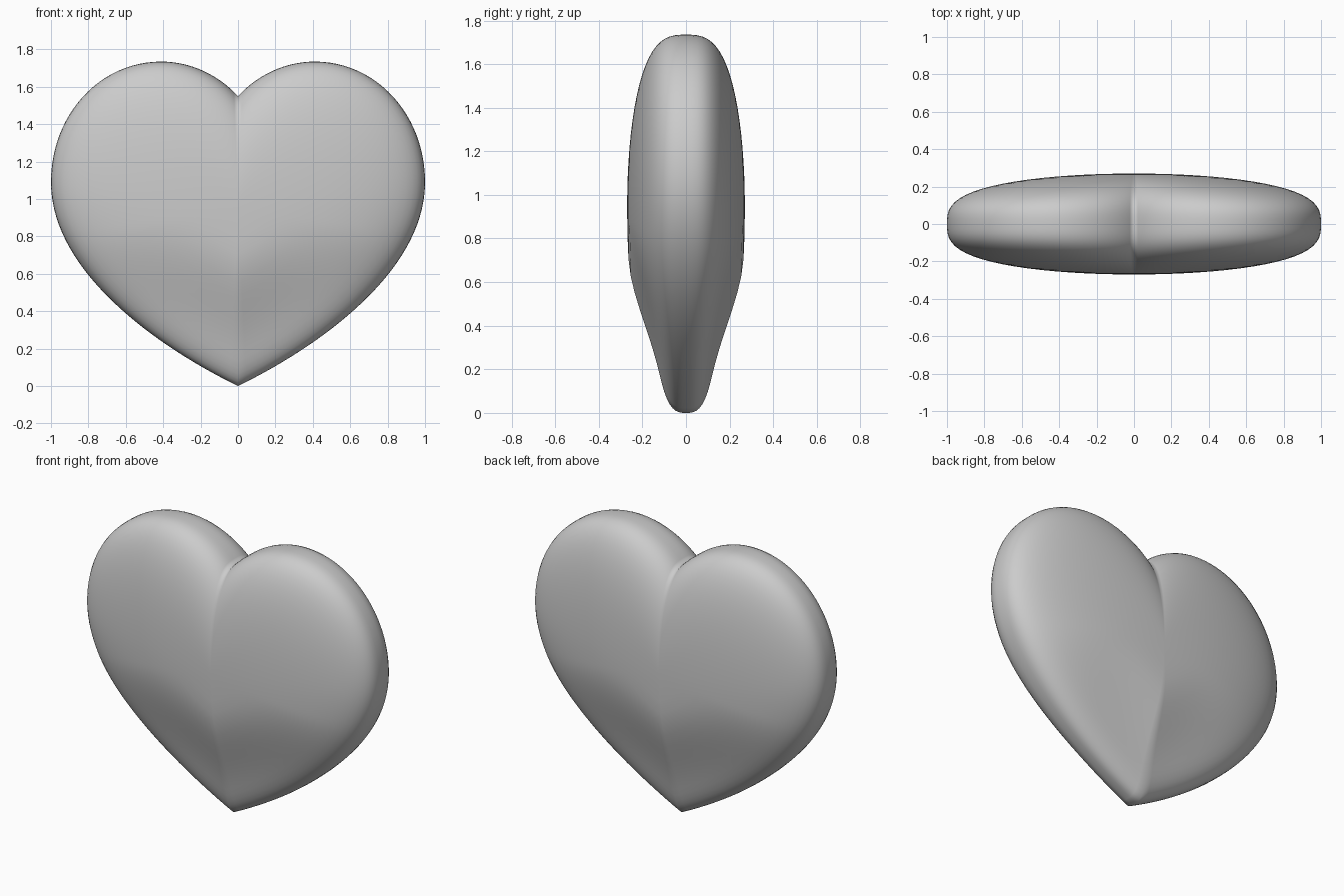
import bpy, bmesh
from mathutils import Vector
from mathutils.geometry import interpolate_bezier

if "Cube" in bpy.data.objects:
    bpy.data.objects.remove(bpy.data.objects["Cube"])

CENTRE = Vector((0.0, 0.95))   # x, z of the pillow's thickest point
HALF_DEPTH = 0.27
RINGS = 20


def smoothstep(a, b, x):
    t = min(max((x - a) / (b - a), 0.0), 1.0)
    return t * t * (3 - 2 * t)


def heart_outline():
    """Closed heart outline in x, z: right half from cleft to tip, then mirrored."""
    segments = [
        ((0, 1.55), (0.10, 1.66), (0.25, 1.735), (0.41, 1.735)),
        ((0.41, 1.735), (0.74, 1.735), (1.0, 1.45), (1.0, 1.09)),
        ((1.0, 1.09), (1.0, 0.62), (0.45, 0.22), (0, 0)),
    ]
    half = []
    for seg, n in zip(segments, (14, 24, 30)):
        pts = interpolate_bezier(*[Vector((x, z, 0)) for x, z in seg], n + 1)
        half += [Vector((p.x, p.y)) for p in pts[:-1]]
    left = [Vector((-p.x, p.y)) for p in reversed(half[1:])]
    return half + [Vector((0, 0))] + left


def thickness(u, s, edge_z):
    """Puffed half depth, thinned towards the bottom tip."""
    tip = 1 - smoothstep(0, 0.8, edge_z)
    return HALF_DEPTH * u * (1 - 0.36 * tip * smoothstep(0.25, 0.85, s))


outline = heart_outline()
count = len(outline)
bm = bmesh.new()


def add_ring(u, side):
    s = (1 - u ** 3) ** 0.5
    ring = []
    for p in outline:
        q = CENTRE + (p - CENTRE) * s
        ring.append(bm.verts.new((q.x, side * thickness(u, s, p.y), q.y)))
    return ring


# shared rim, then puffed front and back made of shrinking rings
rim = add_ring(0, 1)
for side in (-1, 1):
    prev = rim
    for k in range(1, RINGS):
        ring = add_ring(1 - (1 - k / RINGS) ** 2, side)
        for i in range(count):
            j = (i + 1) % count
            bm.faces.new((prev[i], prev[j], ring[j], ring[i]))
        prev = ring
    pole = bm.verts.new((CENTRE.x, side * HALF_DEPTH, CENTRE.y))
    for i in range(count):
        bm.faces.new((prev[i], prev[(i + 1) % count], pole))

bmesh.ops.recalc_face_normals(bm, faces=bm.faces)
mesh = bpy.data.meshes.new("heart")
bm.to_mesh(mesh)
bm.free()
heart = bpy.data.objects.new("heart", mesh)
bpy.context.collection.objects.link(heart)

# smooth shading
bpy.context.view_layer.objects.active = heart
heart.select_set(True)
bpy.ops.object.shade_smooth()
